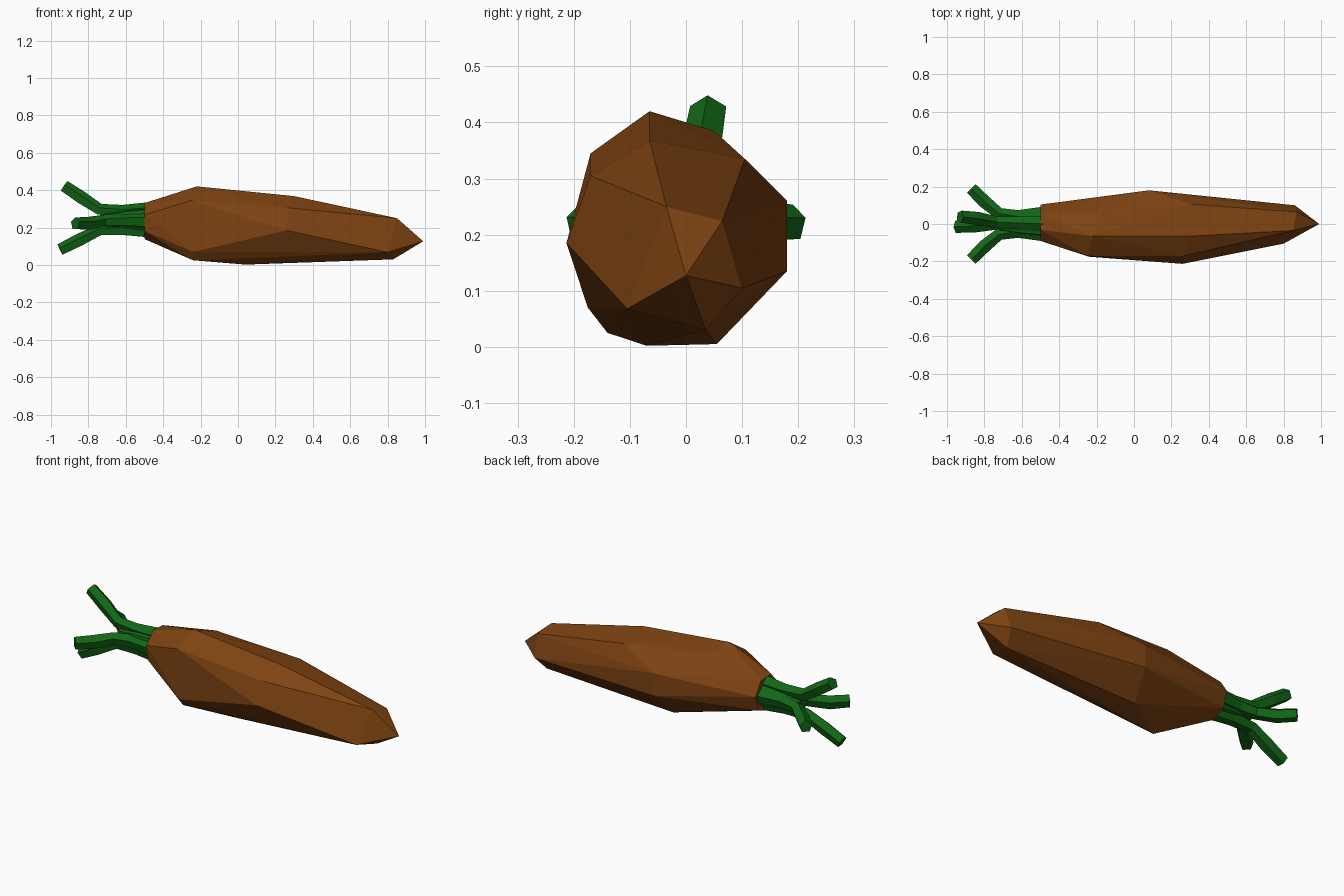
import bpy, bmesh, math
from mathutils import Vector

cube = bpy.data.objects.get("Cube")
if cube:
    bpy.data.objects.remove(cube, do_unlink=True)


def make_material(name, color):
    mat = bpy.data.materials.new(name)
    mat.use_nodes = True
    mat.diffuse_color = color
    mat.node_tree.nodes["Principled BSDF"].inputs["Base Color"].default_value = color
    return mat


def finish(name, bm, mat):
    bmesh.ops.recalc_face_normals(bm, faces=bm.faces)
    mesh = bpy.data.meshes.new(name)
    bm.to_mesh(mesh)
    bm.free()
    mesh.materials.append(mat)
    bpy.context.collection.objects.link(bpy.data.objects.new(name, mesh))


def ring(center, direction, radius, sides, spin=0.0):
    side = direction.cross(Vector((0, 0, 1))).normalized()
    up = side.cross(direction).normalized()
    angles = [spin + math.tau * i / sides for i in range(sides)]
    return [center + radius * (side * math.cos(a) + up * math.sin(a)) for a in angles]


def make_stalk(name, path, radii, mat, sides=5):
    # Faceted tube that follows a bent path
    pts = [Vector(p) for p in path]
    bm = bmesh.new()
    rings = []
    for i, p in enumerate(pts):
        direction = (pts[min(i + 1, len(pts) - 1)] - pts[max(i - 1, 0)]).normalized()
        rings.append([bm.verts.new(v) for v in ring(p, direction, radii[i], sides, 0.3)])
    for a, b in zip(rings, rings[1:]):
        for i in range(sides):
            j = (i + 1) % sides
            bm.faces.new((a[i], a[j], b[j], b[i]))
    bm.faces.new(rings[0])
    bm.faces.new(rings[-1])
    finish(name, bm, mat)


root_brown = make_material("root brown", (0.21, 0.056, 0.006, 1))
leaf_green = make_material("leaf green", (0.006, 0.135, 0.008, 1))

# Root: faceted convex body, corners listed from crown to tip
corners = [
    (-0.24, -0.14, 0.025), (-0.24, -0.175, 0.07), (-0.25, -0.17, 0.345),
    (-0.22, -0.065, 0.42), (-0.17, 0.05, 0.385),
    (0.04, -0.07, 0.002), (0.04, 0.055, 0.005), (0.08, 0.18, 0.135),
    (0.08, 0.18, 0.26), (0.31, 0.105, 0.335), (0.3, -0.065, 0.368),
    (0.27, -0.17, 0.305), (0.26, -0.213, 0.185),
    (0.8, -0.105, 0.068), (0.83, 0.035, 0.03), (0.86, 0.1, 0.105),
    (0.87, 0.065, 0.225), (0.85, -0.035, 0.25), (0.99, 0, 0.127),
]
bm = bmesh.new()
crown = ring(Vector((-0.5, 0.005, 0.238)), Vector((1, 0, 0)), 0.1, 7, 0.3)
for co in [Vector(c) for c in corners] + crown:
    bm.verts.new(co)
bmesh.ops.convex_hull(bm, input=bm.verts)
finish("root", bm, root_brown)

# Leaf stalks: bundled at the crown, then splaying outwards
thickness = (0.045, 0.036, 0.033, 0.037, 0.034)
make_stalk("upper_stalk", [(-0.48, 0, 0.29), (-0.62, 0.005, 0.285), (-0.74, 0.01, 0.295),
                           (-0.84, 0.03, 0.36), (-0.93, 0.04, 0.42)], thickness, leaf_green)
make_stalk("lower_stalk", [(-0.48, 0, 0.185), (-0.62, 0, 0.19), (-0.74, 0, 0.185),
                           (-0.85, -0.01, 0.13), (-0.95, -0.015, 0.08)], thickness, leaf_green)
for name, s in (("back_stalk", 1), ("front_stalk", -1)):
    make_stalk(name, [(-0.48, s * 0.05, 0.24), (-0.62, s * 0.04, 0.24),
                      (-0.72, s * 0.055, 0.235), (-0.8, s * 0.12, 0.22),
                      (-0.87, s * 0.19, 0.22)], thickness, leaf_green)

# Core that fills the middle of the bundle
make_stalk("stalk_core", [(-0.48, 0, 0.24), (-0.6, 0, 0.24), (-0.72, 0, 0.24)],
           (0.08, 0.065, 0.04), leaf_green, 6)
